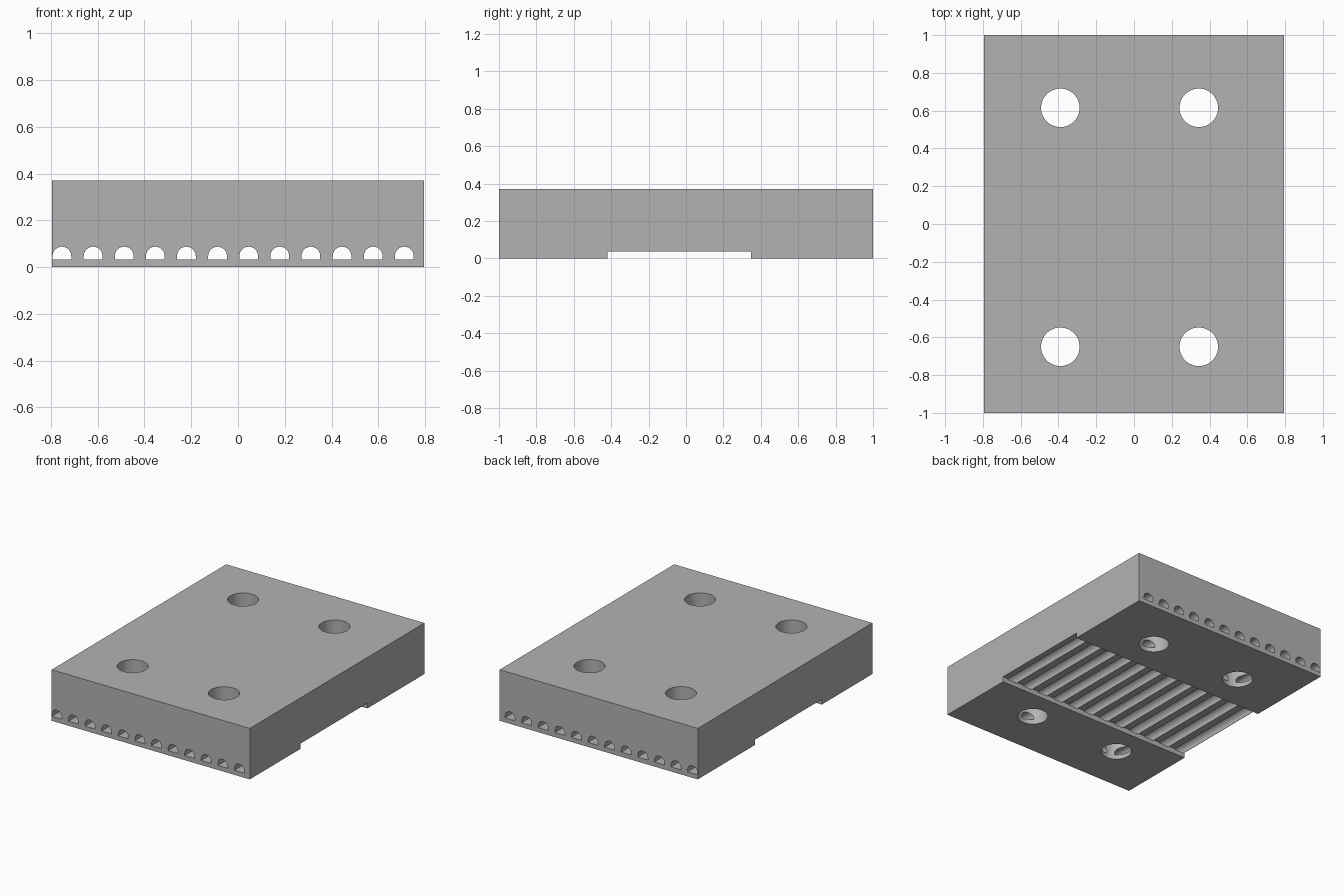
import bpy, bmesh, math
from mathutils import Matrix, Vector

cube = bpy.data.objects.get("Cube")
if cube:
    bpy.data.objects.remove(cube, do_unlink=True)

grey = bpy.data.materials.new("plain grey")
grey.use_nodes = True
colour = (0.45, 0.45, 0.45, 1)
grey.diffuse_color = colour
grey.node_tree.nodes["Principled BSDF"].inputs["Base Color"].default_value = colour


def add_box(bm, low, high):
    low, high = Vector(low), Vector(high)
    m = Matrix.Translation((low + high) / 2) @ Matrix.Diagonal((*(high - low), 1))
    bmesh.ops.create_cube(bm, size=1, matrix=m)


def add_channel(bm, x):
    # Round-topped tunnel with a flat floor, running front to back
    half, floor, spring = 0.04, 0.033, 0.047
    points = [(x + half, floor)]
    points += [(x + half * math.cos(a), spring + half * math.sin(a))
               for a in (math.pi * i / 16 for i in range(17))]
    points += [(x - half, floor)]
    face = bm.faces.new([bm.verts.new((px, -1.1, pz)) for px, pz in points])
    result = bmesh.ops.extrude_face_region(bm, geom=[face])
    moved = [v for v in result["geom"] if isinstance(v, bmesh.types.BMVert)]
    bmesh.ops.translate(bm, verts=moved, vec=(0, 2.2, 0))


def finish(bm, name):
    bmesh.ops.recalc_face_normals(bm, faces=bm.faces)
    mesh = bpy.data.meshes.new(name)
    bm.to_mesh(mesh)
    bm.free()
    mesh.materials.append(grey)
    obj = bpy.data.objects.new(name, mesh)
    bpy.context.collection.objects.link(obj)
    return obj


# Main block
bm = bmesh.new()
add_box(bm, (-0.795, -1, 0), (0.795, 1, 0.37))
block = finish(bm, "block")

# Wide recess across the underside
bm = bmesh.new()
add_box(bm, (-1, -0.42, -0.1), (1, 0.347, 0.038))
cutters = [finish(bm, "recess_cutter")]

# Row of channels
bm = bmesh.new()
for i in range(12):
    add_channel(bm, -0.753 + i * 0.1331)
cutters.append(finish(bm, "channel_cutter"))

# Four vertical through holes
bm = bmesh.new()
for x in (-0.39, 0.343):
    for y in (-0.65, 0.615):
        bmesh.ops.create_cone(bm, cap_ends=True, segments=48, radius1=0.102,
                              radius2=0.102, depth=1,
                              matrix=Matrix.Translation((x, y, 0.2)))
cutters.append(finish(bm, "hole_cutter"))

# Cut everything out of the block
bpy.ops.object.select_all(action="DESELECT")
block.select_set(True)
bpy.context.view_layer.objects.active = block
for cutter in cutters:
    cutter.hide_render = True
    mod = block.modifiers.new(cutter.name, "BOOLEAN")
    mod.operation = "DIFFERENCE"
    mod.solver = "EXACT"
    mod.object = cutter
    bpy.ops.object.modifier_apply(modifier=mod.name)
    bpy.data.objects.remove(cutter, do_unlink=True)
bpy.ops.object.shade_smooth_by_angle(angle=math.radians(30))
